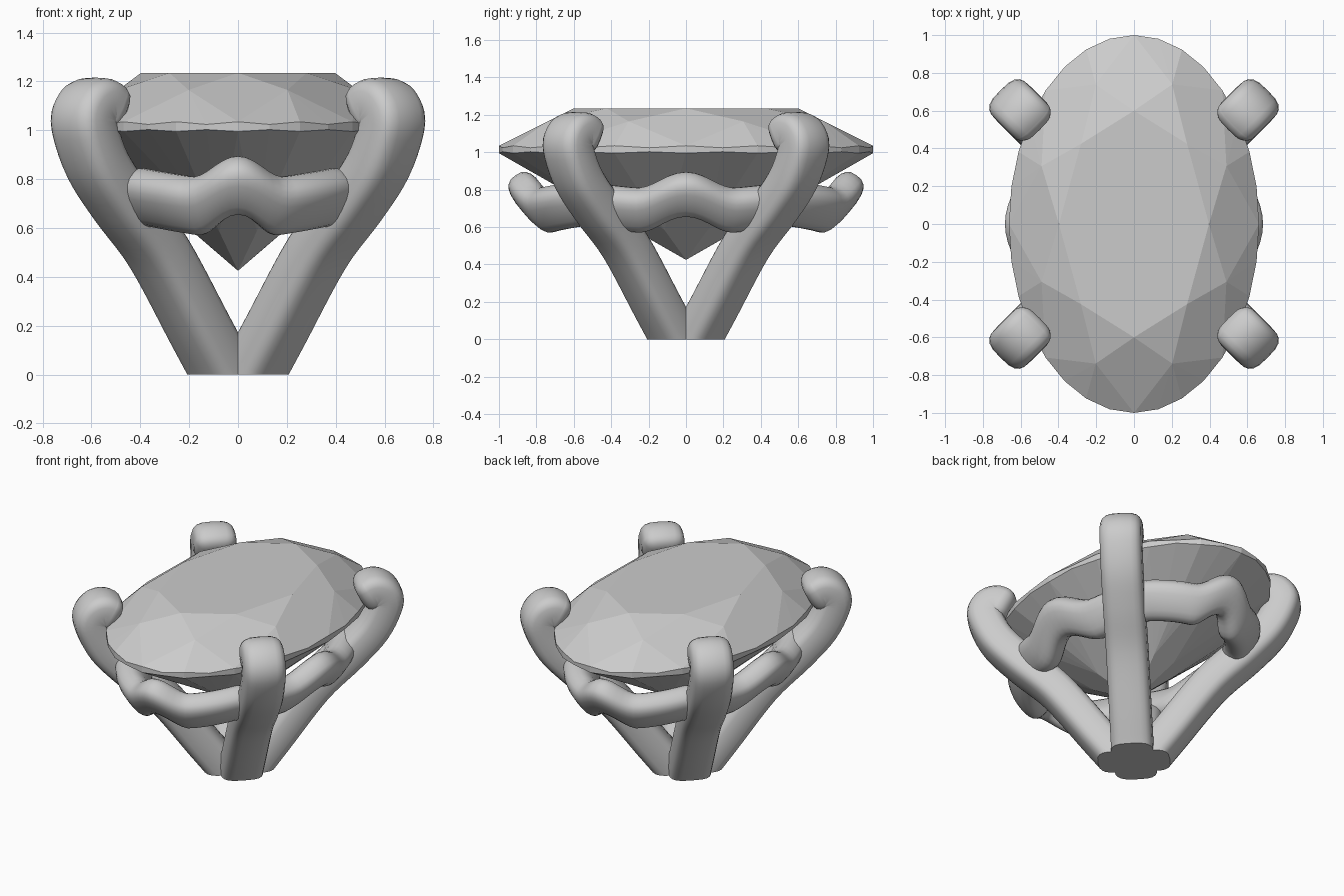
import bpy, bmesh
from math import sin, cos, pi, radians
from mathutils import Vector

if "Cube" in bpy.data.objects:
    bpy.data.objects.remove(bpy.data.objects["Cube"])


def finish(name, bm, smooth=None):
    bmesh.ops.recalc_face_normals(bm, faces=bm.faces)
    me = bpy.data.meshes.new(name)
    bm.to_mesh(me)
    bm.free()
    ob = bpy.data.objects.new(name, me)
    bpy.context.collection.objects.link(ob)
    if smooth:
        bpy.ops.object.select_all(action='DESELECT')
        bpy.context.view_layer.objects.active = ob
        ob.select_set(True)
        bpy.ops.object.shade_smooth_by_angle(angle=radians(smooth))
    return ob


def section(a, b, n=20, e=0.6):
    """Rounded rectangle outline with half sizes a, b."""
    pts = []
    for i in range(n):
        c, s = cos(2 * pi * i / n), sin(2 * pi * i / n)
        pts.append((a * abs(c) ** e * (1 if c >= 0 else -1),
                    b * abs(s) ** e * (1 if s >= 0 else -1)))
    return pts


def skin(bm, rings, closed):
    """Bridge rings of points into a tube."""
    vs = [[bm.verts.new(p) for p in r] for r in rings]
    n = len(vs[0])
    for k in range(len(vs) if closed else len(vs) - 1):
        a, b = vs[k], vs[(k + 1) % len(vs)]
        for i in range(n):
            j = (i + 1) % n
            bm.faces.new((a[i], a[j], b[j], b[i]))
    if not closed:
        bm.faces.new(vs[0])
        bm.faces.new(vs[-1])


def spline(pts, steps=5):
    """Catmull-Rom samples through the points."""
    p = [Vector(q) for q in pts]
    p = [2 * p[0] - p[1]] + p + [2 * p[-1] - p[-2]]
    out = []
    for i in range(1, len(p) - 2):
        a, b, c, d = p[i - 1:i + 3]
        for s in range(steps):
            t = s / steps
            out.append(0.5 * (2 * b + (c - a) * t + (2 * a - 5 * b + 4 * c - d) * t * t
                              + (3 * b - a - 3 * c + d) * t ** 3))
    return out + [p[-2]]


# Oval brilliant-cut gem: table, crown, girdle, pavilion
RX, RY = 0.662, 1.0
bm = bmesh.new()


def gv(r, deg, z):
    return bm.verts.new((RX * r * sin(radians(deg)), RY * r * cos(radians(deg)), z))


table = [gv(0.6, 45 * k, 1.235) for k in range(8)]
mids = [gv(0.8, 45 * k + 22.5, 1.165) for k in range(8)]
top = [gv(1, 11.25 * k, 1.024 if k % 2 else 1.035) for k in range(32)]
bot = [gv(1, 11.25 * k, 1.003 if k % 2 else 0.995) for k in range(32)]
low = [gv(0.3, 45 * k + 22.5, 0.584) for k in range(8)]
culet = gv(0, 0, 0.425)
bm.faces.new(table)
for k in range(8):
    n, g = (k + 1) % 8, 4 * k
    bm.faces.new((table[k], table[n], mids[k]))
    bm.faces.new((table[k], mids[k], top[g], mids[k - 1]))
    bm.faces.new((culet, low[k - 1], bot[g], low[k]))
    for i in range(4):
        a, b = g + i, (g + i + 1) % 32
        bm.faces.new((mids[k], top[a], top[b]))
        bm.faces.new((low[k], bot[a], bot[b]))
        bm.faces.new((top[a], top[b], bot[b], bot[a]))
finish("oval_gem", bm)

# Four hooked prongs: path in (radius, height), cut flat at the floor
path = spline([(0.03, -0.12), (0.085, 0.0), (0.225, 0.19), (0.46, 0.5), (0.67, 0.7),
               (0.815, 0.86), (0.89, 1.02), (0.872, 1.085), (0.825, 1.108), (0.785, 1.09)])
for sx, sy, name in ((1, 1, "back_right_prong"), (-1, 1, "back_left_prong"),
                     (1, -1, "front_right_prong"), (-1, -1, "front_left_prong")):
    out = Vector((sx, sy, 0)).normalized()
    side = Vector((-out.y, out.x, 0))
    up = Vector((0, 0, 1))
    rings = []
    stations = []
    for i, p in enumerate(path):
        t = (path[min(i + 1, len(path) - 1)] - path[max(i - 1, 0)]).normalized()
        stations.append((p, t, 1.0))
    # rounded tip
    for d, s in ((0.025, 0.93), (0.045, 0.78), (0.058, 0.5)):
        stations.append((path[-1] + t * d, t, s))
    for p, t, s in stations:
        nrm = out * t.y - up * t.x
        c = out * p.x + up * p.y
        rings.append([c + side * u * s + nrm * v * s for u, v in section(0.128, 0.108)])
    bm = bmesh.new()
    skin(bm, rings, False)
    bmesh.ops.bisect_plane(bm, geom=bm.verts[:] + bm.edges[:] + bm.faces[:],
                           plane_co=(0, 0, 0), plane_no=(0, 0, 1), clear_inner=True)
    bmesh.ops.contextual_create(bm, geom=[e for e in bm.edges if e.is_boundary])
    finish(name, bm, 50)

# Scalloped gallery wire: leaning oval ring with a peak in the middle of each side
N = 120
LEAN = 0.62
rings = []
for i in range(N):
    t = 2 * pi * i / N
    u = abs((4 * i / N + 0.5) % 1 - 0.5) * 2
    if u < 0.42:
        lift = (1 + cos(pi * u / 0.42)) / 2
        z = 0.69 + 0.085 * lift
    else:
        lift = 0
        z = 0.69 + 0.035 * (u - 0.42) / 0.58
    flare = 0.05 * lift
    c = Vector(((0.525 + flare) * cos(t), (0.79 + flare) * sin(t), z))
    nrm = Vector((cos(t) / 0.56, sin(t) / 0.82, 0)).normalized()
    a = nrm * cos(LEAN) - Vector((0, 0, sin(LEAN)))
    b = nrm * sin(LEAN) + Vector((0, 0, cos(LEAN)))
    rings.append([c + a * p + b * q for p, q in section(0.085, 0.125, e=0.75)])
bm = bmesh.new()
skin(bm, rings, True)
finish("gallery_wire", bm, 50)
